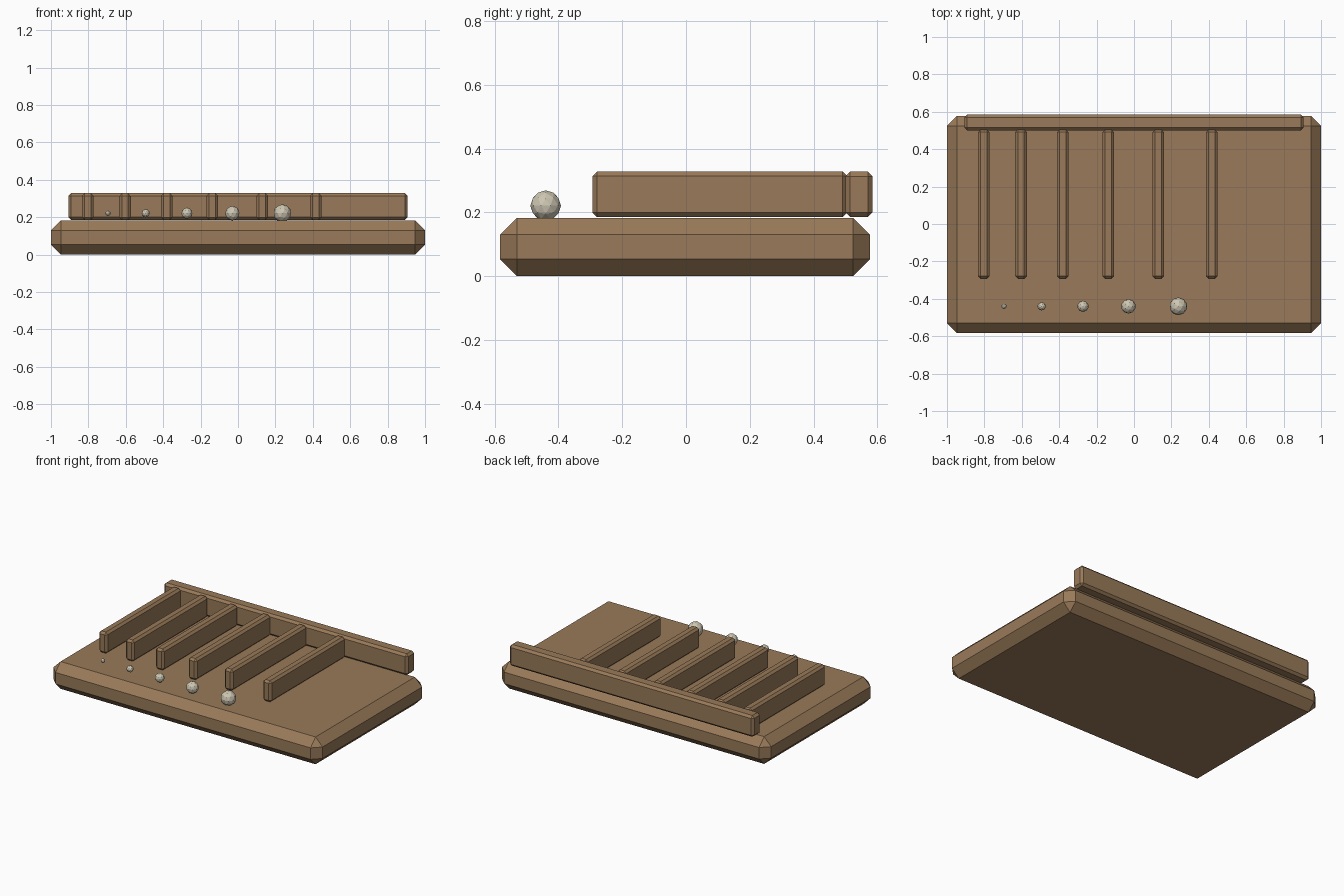
import bpy
import bmesh
from mathutils import Matrix, Vector

if "Cube" in bpy.data.objects:
    bpy.data.objects.remove(bpy.data.objects["Cube"], do_unlink=True)


def make_material(name, rgb):
    mat = bpy.data.materials.new(name)
    mat.use_nodes = True
    color = (*rgb, 1.0)
    mat.diffuse_color = color
    mat.node_tree.nodes["Principled BSDF"].inputs["Base Color"].default_value = color
    return mat


wood = make_material("brown wood", (0.32, 0.195, 0.1))
stone = make_material("pale stone", (0.62, 0.57, 0.45))


def add_object(name, bm, mat, location):
    mesh = bpy.data.meshes.new(name)
    bm.to_mesh(mesh)
    bm.free()
    mesh.materials.append(mat)
    obj = bpy.data.objects.new(name, mesh)
    obj.location = location
    bpy.context.collection.objects.link(obj)
    return obj


def chamfered_box(name, low, high, chamfer):
    low, high = Vector(low), Vector(high)
    bm = bmesh.new()
    bmesh.ops.create_cube(bm, size=1, matrix=Matrix.Diagonal((*(high - low), 1)))
    obj = add_object(name, bm, wood, (low + high) / 2)
    bevel = obj.modifiers.new("chamfer", "BEVEL")
    bevel.width = chamfer
    bevel.segments = 1
    return obj


# Thick chamfered board
chamfered_box("base_board", (-1, -0.583, 0), (1, 0.577, 0.183), 0.053)

# Rail along the back edge
chamfered_box("back_rail", (-0.907, 0.5, 0.185), (0.907, 0.585, 0.328), 0.015)

# Dividers running forward from the rail, spaced wider to the left
for i, x in enumerate((-0.803, -0.604, -0.381, -0.138, 0.13, 0.416)):
    chamfered_box(f"divider_{i + 1}", (x - 0.031, -0.293, 0.185),
                  (x + 0.031, 0.505, 0.328), 0.014)

# Faceted balls, growing with the gaps
balls = ((-0.695, 0.014), (-0.494, 0.022), (-0.273, 0.03), (-0.03, 0.039), (0.237, 0.048))
for i, (x, radius) in enumerate(balls):
    bm = bmesh.new()
    bmesh.ops.create_icosphere(bm, subdivisions=2, radius=radius)
    add_object(f"ball_{i + 1}", bm, stone, (x, -0.44, 0.221))
